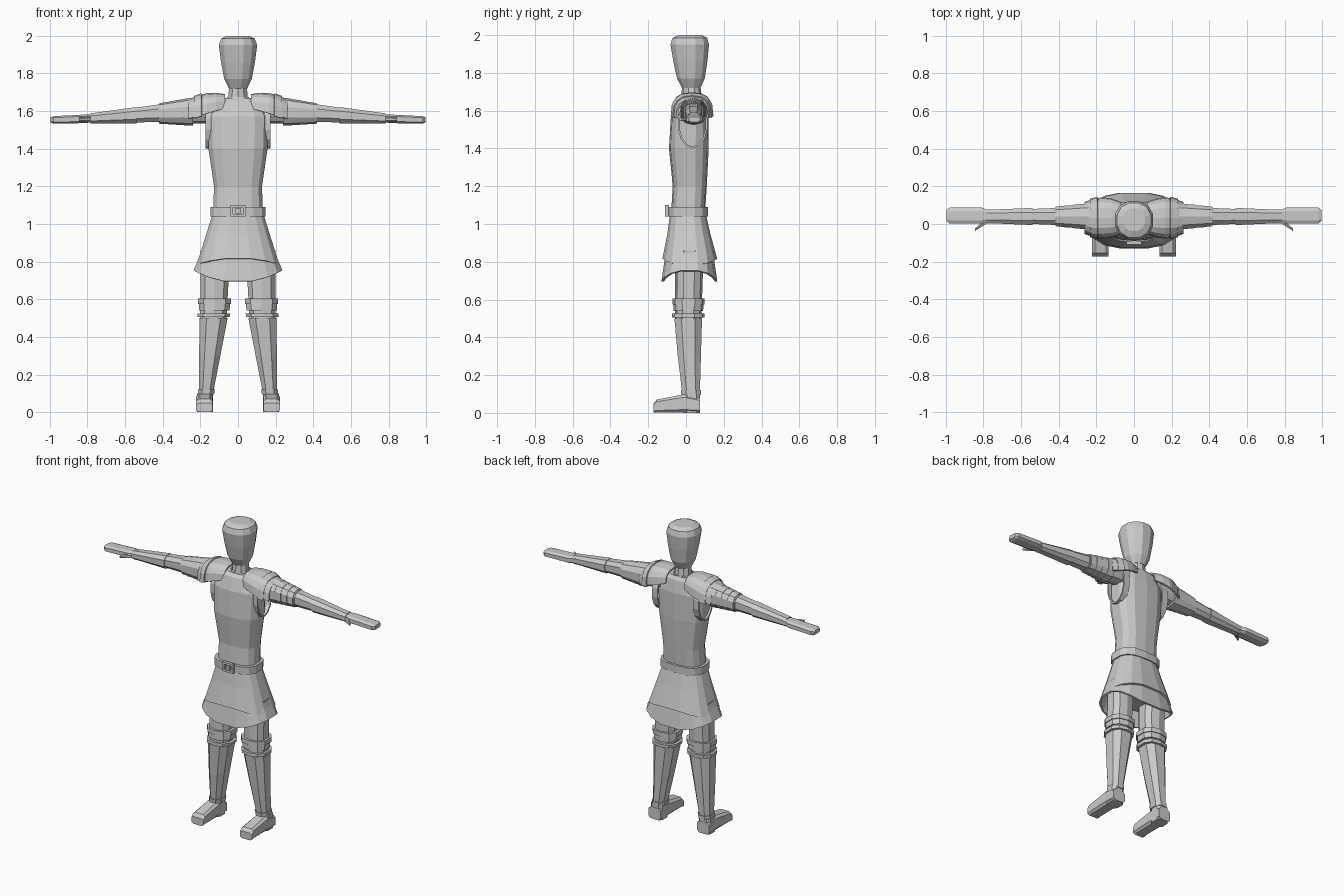
import bpy, bmesh, math
from mathutils import Vector

if "Cube" in bpy.data.objects:
    bpy.data.objects.remove(bpy.data.objects["Cube"])

grey = bpy.data.materials.new("plain grey")
grey.use_nodes = True
grey.diffuse_color = (0.6, 0.6, 0.6, 1)
grey.node_tree.nodes["Principled BSDF"].inputs["Base Color"].default_value = grey.diffuse_color


def finish(name, bm, mirror=False, shell=0):
    """Turn a bmesh into an object, optionally mirrored or given thickness."""
    bmesh.ops.recalc_face_normals(bm, faces=bm.faces)
    mesh = bpy.data.meshes.new(name)
    bm.to_mesh(mesh)
    bm.free()
    mesh.materials.append(grey)
    obj = bpy.data.objects.new(name, mesh)
    bpy.context.collection.objects.link(obj)
    if shell:
        solid = obj.modifiers.new("Thickness", 'SOLIDIFY')
        solid.thickness = shell
        solid.offset = -1
    if mirror:
        obj.modifiers.new("Mirror", 'MIRROR')


def squash(value, power):
    return math.copysign(abs(value) ** power, value)


def loft(name, axis, rings, sides=8, power=0.8, mirror=False, shell=0, arch=False, dip=0):
    """Skin rounded box rings, each (position, min a, max a, min b, max b), along an axis.
    An arch keeps the upper half only; dip lowers the last ring at front and back."""
    bm = bmesh.new()
    a_axis, b_axis = [i for i in range(3) if i != axis]
    loops = []
    for position, a_min, a_max, b_min, b_max in rings:
        a_mid, a_half = (a_min + a_max) / 2, (a_max - a_min) / 2
        b_mid, b_half = (b_min + b_max) / 2, (b_max - b_min) / 2
        if arch:
            b_mid, b_half = b_min, b_max - b_min
        loop = []
        for i in range(sides):
            angle = math.pi * i / (sides - 1) if arch else math.tau * (i + 0.5) / sides
            across = squash(math.cos(angle), power)
            along = squash(math.sin(angle), power)
            point = Vector()
            point[axis] = position
            point[a_axis] = a_mid + across * a_half
            point[b_axis] = b_mid + along * b_half
            if position == rings[-1][0]:
                point.z -= dip * (1 - across * across)
            loop.append(bm.verts.new(point))
        loops.append(loop)
    for low, high in zip(loops, loops[1:]):
        for i in range(sides - 1 if arch else sides):
            j = (i + 1) % sides
            bm.faces.new((low[i], low[j], high[j], high[i]))
    if not shell:
        bm.faces.new(loops[0])
        bm.faces.new(loops[-1])
    finish(name, bm, mirror, shell)


def body(height, half_width, front, back):
    """Ring centred on the body's middle plane."""
    return height, -half_width, half_width, front, back


def leg(height, grow=0):
    """Ring around the left leg: straight outside, inside and front taper to the ankle."""
    inner = max(0.04, 0.15 - height / 5)
    front = max(-0.066, -0.01 - height / 8)
    back = 0.073 + height / 30
    return height, inner - grow, 0.21 + grow, front - grow, back + grow


def arm(reach, grow=0):
    """Ring around the left arm: flat underside, top slopes down to the wrist."""
    half = 0.07 - reach / 22
    top = 1.7 - reach / 7
    return reach, 0.04 - half - grow, 0.04 + half + grow, 1.535 - grow, top + grow / 2


def head(height):
    """Ring of the face, which swells quickly from the chin and slowly above it."""
    radius = 0.05 + 0.055 * math.sqrt((height - 1.72) / 0.23)
    centre = 0.02 + (1.95 - height) / 30
    return body(height, radius, centre - radius, centre + radius)


def sleeve(name, section, start, end, grow=0, sides=8):
    """Mirrored piece of armour or clothing that follows a limb."""
    axis = 0 if section is arm else 2
    steps = [start, (start + end) / 2, end]
    loft(name, axis, [section(step, grow) for step in steps], sides, mirror=True)


def box(name, centre, size):
    bm = bmesh.new()
    bmesh.ops.create_cube(bm, size=1)
    for vert in bm.verts:
        vert.co = Vector(centre) + vert.co * Vector(size)
    finish(name, bm)


def scale_box(name, centre, width, height):
    """Thin upright bar on the front of the belt."""
    bm = bmesh.new()
    bmesh.ops.create_cube(bm, size=1)
    bmesh.ops.scale(bm, verts=bm.verts, vec=(width, 0.02, height))
    bmesh.ops.translate(bm, verts=bm.verts, vec=centre)
    finish(name, bm)


# Head and neck
face = [head(height) for height in (1.72, 1.77, 1.86, 1.95)]
crown = [body(1.985, 0.092, -0.075, 0.115), body(2, 0.06, -0.04, 0.085)]
loft("head", 2, face + crown, sides=12, power=0.9)
loft("neck", 2, [body(1.62, 0.06, -0.03, 0.09), body(1.74, 0.048, -0.02, 0.075)], sides=10, power=1)
loft("collar", 2, [body(1.64, 0.075, -0.05, 0.1), body(1.675, 0.06, -0.03, 0.09)],
     sides=10, power=1, shell=0.01)

# Torso with a raised rim around each arm opening
loft("torso", 2, [
    body(1.04, 0.135, -0.08, 0.1), body(1.2, 0.13, -0.07, 0.11), body(1.4, 0.16, -0.09, 0.12),
    body(1.57, 0.165, -0.08, 0.12), body(1.65, 0.12, -0.055, 0.105),
    body(1.67, 0.08, -0.035, 0.09)], sides=14, power=0.72)
opening = (-0.045, 0.115, 1.4, 1.66)
loft("arm_opening_rim", 0, [(x, *opening) for x in (0.13, 0.172)],
     sides=14, power=1, mirror=True, shell=0.01)

# Belt and buckle
loft("belt", 2, [body(z, 0.15, -0.096, 0.117) for z in (1.04, 1.09)], sides=14, power=0.7)
buckle = Vector((0, -0.1, 1.07))
for side in (-1, 1):
    scale_box("buckle_side", buckle + Vector((side * 0.033, 0, 0)), width=0.015, height=0.06)
    scale_box("buckle_bar", buckle + Vector((0, 0, side * 0.024)), width=0.06, height=0.014)
scale_box("buckle_pin", buckle, width=0.024, height=0.03)

# Two layers of skirt with curved hems, over the hips
loft("upper_skirt", 2, [
    body(1.06, 0.135, -0.085, 0.105), body(0.95, 0.17, -0.1, 0.13),
    body(0.785, 0.222, -0.127, 0.167)], sides=16, power=0.72, shell=0.012, dip=-0.035)
loft("lower_skirt", 2, [
    body(0.88, 0.185, -0.105, 0.14), body(0.755, 0.24, -0.132, 0.168)],
    sides=16, power=0.72, shell=0.012, dip=0.065)
loft("hips", 2, [body(0.78, 0.17, -0.07, 0.1), body(1, 0.13, -0.07, 0.09)], sides=12)

# Legs
sleeve("thigh", leg, 0.5, 0.86, grow=-0.008, sides=10)
sleeve("upper_knee_band", leg, 0.575, 0.605, grow=0.006, sides=10)
sleeve("middle_knee_band", leg, 0.54, 0.575, sides=10)
sleeve("lower_knee_band", leg, 0.505, 0.525, grow=0.008, sides=10)
sleeve("shin_guard", leg, 0.1, 0.5)
sleeve("ankle_cuff", leg, 0.095, 0.12, grow=0.006)
loft("ankle", 2, [(z, 0.132, 0.22, -0.015, 0.075) for z in (0, 0.1)], power=0.6, mirror=True)
loft("foot", 1, [
    (y, 0.133, 0.224, 0, top)
    for y, top in ((-0.172, 0.05), (-0.155, 0.072), (-0.01, 0.1), (0.075, 0.08))],
    power=0.45, mirror=True)

# Arms, with overlapping bands below the shoulder
sleeve("upper_arm", arm, 0.12, 0.42, sides=10)
for count, label in enumerate(("shoulder", "middle", "elbow", "lower")):
    start = 0.24 + count / 24
    sleeve(label + "_arm_band", arm, start, start + 0.047, grow=0.012 - count / 400, sides=10)
sleeve("forearm", arm, 0.4, 0.55, grow=-0.003)
sleeve("bracer", arm, 0.54, 0.77, grow=0.003)
sleeve("wrist_cuff", arm, 0.765, 0.785, grow=0.004)
loft("hand", 0, [
    (0.78, 0.01, 0.075, 1.54, 1.585), (0.81, 0, 0.09, 1.535, 1.583),
    (0.98, 0, 0.09, 1.532, 1.574), (0.997, 0.015, 0.075, 1.54, 1.568)], power=0.6, mirror=True)
loft("thumb", 0, [
    (0.785, 0, 0.03, 1.543, 1.57), (0.845, -0.038, -0.022, 1.545, 1.565)], sides=6, mirror=True)


# Arched shoulder plates
def plate(t, grow=0):
    """Ring of the shoulder plate, from the neck edge (t = 0) to the arm edge (t = 1)."""
    bulge = math.sin(math.pi * t)
    half = 0.085 + 0.025 * bulge + grow
    base = 1.615 - 0.055 * t - grow
    top = 1.69 - 0.03 * t * t + 0.013 * bulge + grow
    return 0.068 + 0.195 * t, 0.032 - half, 0.032 + half, base, top


def arch(name, start, end, steps, grow=0):
    rings = [plate(start + (end - start) * i / steps, grow) for i in range(steps + 1)]
    loft(name, 0, rings, sides=9, power=0.75, mirror=True, shell=0.012, arch=True)


arch("shoulder_plate", 0, 1, steps=4)
arch("shoulder_plate_trim", 0.65, 0.85, steps=1, grow=0.006)
